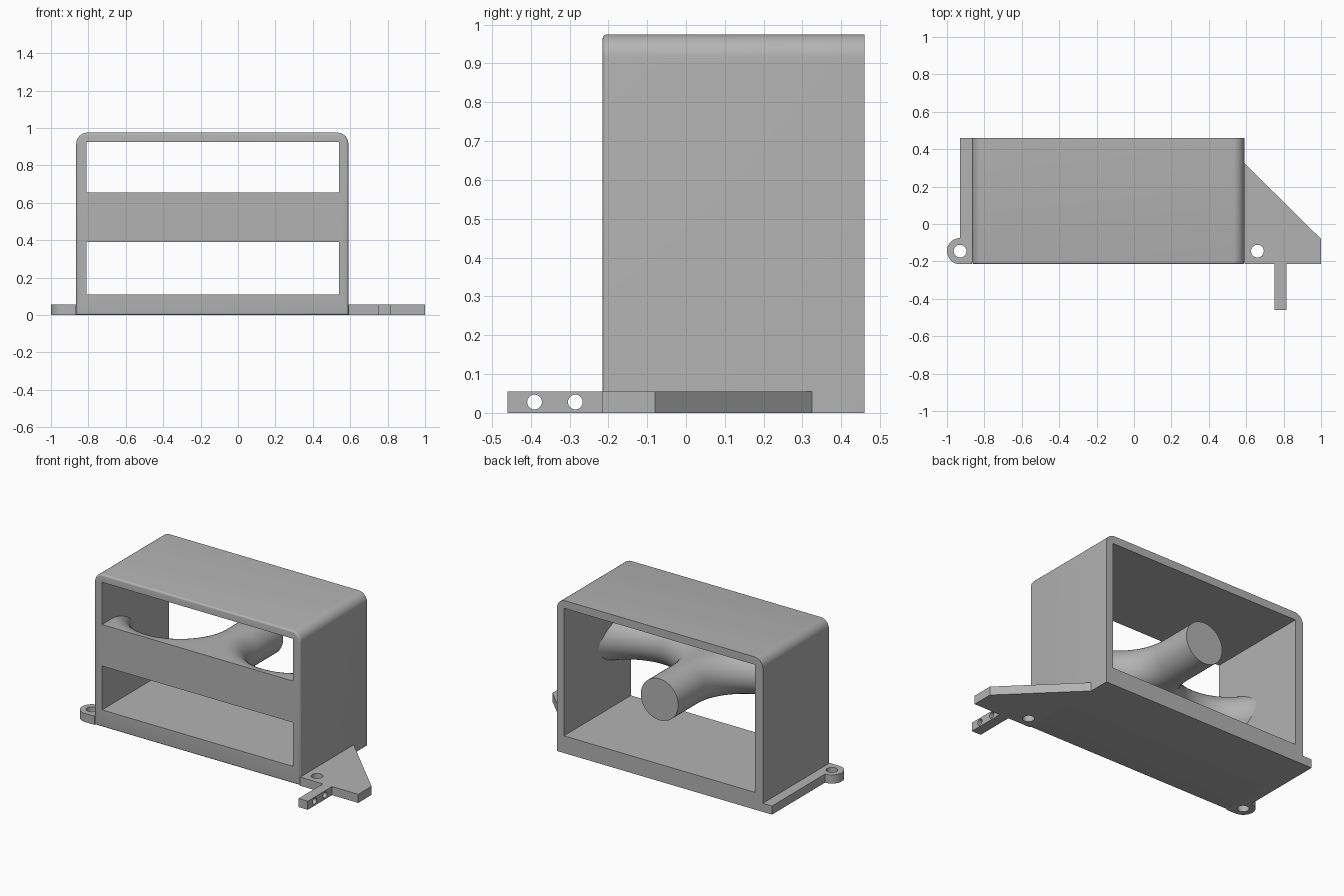
import bpy, bmesh
from math import sin, cos, pi, radians
from mathutils import Vector

cube = bpy.data.objects.get("Cube")
if cube:
    bpy.data.objects.remove(cube, do_unlink=True)

grey = bpy.data.materials.new("plain grey")
grey.use_nodes = True
grey.diffuse_color = (0.45, 0.45, 0.45, 1)
grey.node_tree.nodes["Principled BSDF"].inputs["Base Color"].default_value = (0.45, 0.45, 0.45, 1)

FRONT, BACK = -0.215, 0.46
PLATE = 0.055


def arc(cx, cy, r, start, end, n=12):
    angles = [radians(start + (end - start) * i / n) for i in range(n + 1)]
    return [(cx + r * cos(a), cy + r * sin(a)) for a in angles]


def circle(cx, cy, r, n=32):
    return arc(cx, cy, r, 0, 360, n)[:-1]


def finish(name, bm):
    mesh = bpy.data.meshes.new(name)
    bmesh.ops.recalc_face_normals(bm, faces=bm.faces)
    bm.to_mesh(mesh)
    bm.free()
    mesh.shade_smooth()
    mesh.set_sharp_from_angle(angle=radians(35))
    mesh.materials.append(grey)
    obj = bpy.data.objects.new(name, mesh)
    bpy.context.collection.objects.link(obj)
    return obj


def prism(loops, low, high, place):
    """Fill an outline with holes, extrude it, and map (u, v, depth) to space."""
    curve = bpy.data.curves.new("outline", "CURVE")
    curve.dimensions, curve.fill_mode = "2D", "BOTH"
    curve.extrude = (high - low) / 2
    for loop in loops:
        spline = curve.splines.new("POLY")
        spline.points.add(len(loop) - 1)
        for point, (u, v) in zip(spline.points, loop):
            point.co = (u, v, 0, 1)
        spline.use_cyclic_u = True
    temp = bpy.data.objects.new("outline", curve)
    mesh = bpy.data.meshes.new_from_object(temp)
    bm = bmesh.new()
    bm.from_mesh(mesh)
    bpy.data.objects.remove(temp)
    bpy.data.curves.remove(curve)
    bpy.data.meshes.remove(mesh)
    bmesh.ops.remove_doubles(bm, verts=bm.verts, dist=1e-5)
    for v in bm.verts:
        v.co = place(v.co.x, v.co.y, v.co.z + (low + high) / 2)
    bmesh.ops.recalc_face_normals(bm, faces=bm.faces)
    return bm


def flat(u, v, d):
    return Vector((u, v, d))


def upright(u, v, d):
    return Vector((u, d, v))


def sideways(u, v, d):
    return Vector((d, u, v))


# Open box with rounded top corners and a softened front rim
left, right, top, r = -0.865, 0.59, 0.975, 0.06
outer = [(left, 0), (right, 0)]
outer += arc(right - r, top - r, r, 0, 90) + arc(left + r, top - r, r, 90, 180)
opening = [(-0.81, 0.11), (0.54, 0.11), (0.54, 0.925), (-0.81, 0.925)]
bm = prism([outer, opening], FRONT, BACK, upright)


def on_opening(v):
    return any(abs(v.co.x - x) + abs(v.co.z - z) < 1e-3 for x, z in opening)


rim = [e for e in bm.edges
       if all(abs(v.co.y - FRONT) < 1e-4 and not on_opening(v) for v in e.verts)
       and len(e.link_faces) == 2 and e.calc_face_angle() > 1]
bmesh.ops.bevel(bm, geom=rim, offset=0.012, segments=4, profile=0.5, affect="EDGES")
finish("box_shell", bm)

# Side strip with a screw eyelet
strip = [(left, FRONT)] + arc(-0.93, -0.145, 0.07, 270, 90, 24)
strip += [(-0.93, BACK), (left, BACK)]
finish("eyelet_strip", prism([strip, circle(-0.93, -0.145, 0.034)], 0, PLATE, flat))

# Triangular foot with a screw hole
foot = [(right, FRONT), (1, FRONT), (1, -0.08), (right, 0.325)]
finish("triangular_foot", prism([foot, circle(0.66, -0.145, 0.034)], 0, PLATE, flat))

# Small drilled arm reaching forward
arm = [(-0.46, 0), (FRONT, 0), (FRONT, PLATE), (-0.46, PLATE)]
holes = [circle(y, 0.028, 0.019) for y in (-0.39, -0.285)]
finish("drilled_arm", prism([arm] + holes, 0.75, 0.815, sideways))

# Forked handle: half-round back edge swept along wall, bend and stem, mirrored
MID, AXIS, TUBE, BEND = -0.135, 0.5225, 0.1325, 0.41
path = []
for i in range(49):
    a = radians(-78 + 168 * i / 48)
    path.append((Vector((-BEND + BEND * sin(a), FRONT + BEND * (1 - cos(a)), 0)),
                 Vector((-sin(a), cos(a), 0))))
path.append((Vector((0, BACK, 0)), Vector((-1, 0, 0))))

bm = bmesh.new()
rings = []
for centre, inward in path:
    ring = [bm.verts.new(centre + inward * TUBE * sin(pi * k / 20)
                         + Vector((0, 0, TUBE * cos(pi * k / 20)))) for k in range(21)]
    for z in (-TUBE, TUBE):
        ring.append(bm.verts.new((centre.x, FRONT, z)))
    rings.append(ring)
for one, two in zip(rings, rings[1:]):
    for k in range(len(one)):
        n = (k + 1) % len(one)
        bm.faces.new((one[k], one[n], two[n], two[k]))
bm.faces.new(rings[-1][:21])
bmesh.ops.remove_doubles(bm, verts=bm.verts, dist=1e-5)
bmesh.ops.bisect_plane(bm, geom=bm.verts[:] + bm.edges[:] + bm.faces[:],
                       plane_co=(-0.69, 0, 0), plane_no=(-1, 0, 0), clear_outer=True)
# Drop the hidden walls on the mirror plane
inner = [f for f in bm.faces if all(abs(v.co.x) < 1e-4 for v in f.verts)]
bmesh.ops.delete(bm, geom=inner, context="FACES")
handle = finish("forked_handle", bm)
handle.location = (MID, 0, AXIS)
mirror = handle.modifiers.new("mirror", "MIRROR")
mirror.use_clip = True
